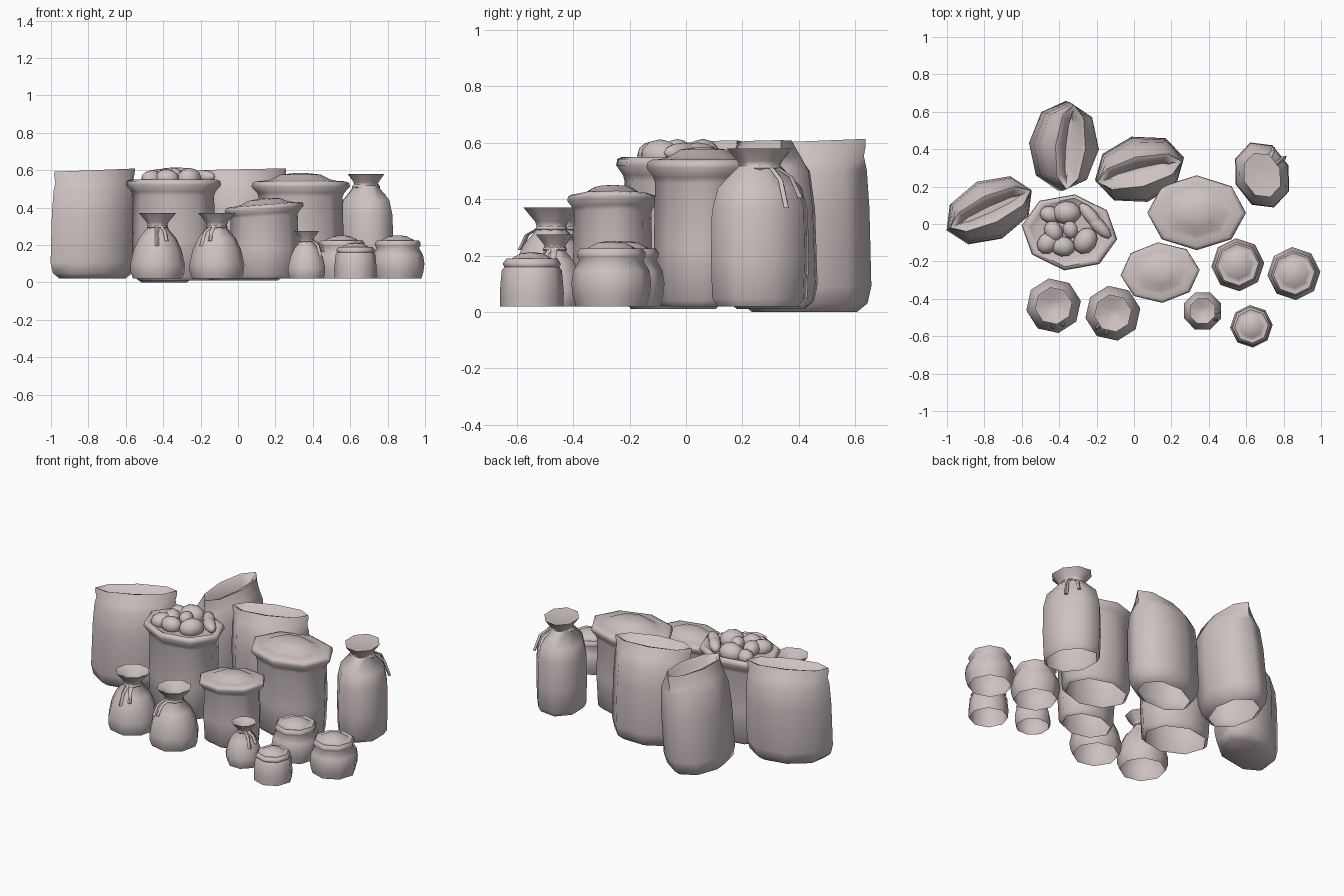
import bpy, bmesh
from math import sin, cos, pi, radians
from mathutils import Vector, Matrix

cube = bpy.data.objects.get("Cube")
if cube:
    bpy.data.objects.remove(cube)

# One plain cloth colour for everything
cloth = bpy.data.materials.new("pale_cloth")
cloth.use_nodes = True
colour = (0.62, 0.54, 0.54, 1)
cloth.diffuse_color = colour
cloth.node_tree.nodes["Principled BSDF"].inputs["Base Color"].default_value = colour


def finish(name, bm, angle=62):
    bmesh.ops.recalc_face_normals(bm, faces=bm.faces)
    mesh = bpy.data.meshes.new(name)
    bm.to_mesh(mesh)
    bm.free()
    mesh.materials.append(cloth)
    obj = bpy.data.objects.new(name, mesh)
    bpy.context.collection.objects.link(obj)
    bpy.ops.object.select_all(action='DESELECT')
    obj.select_set(True)
    bpy.context.view_layer.objects.active = obj
    bpy.ops.object.shade_smooth_by_angle(angle=radians(angle))
    return obj


def sack(name, x, y, rx, ry, height, profile, turn=0, base=0.02,
         lean=(0, 0), slope=(0, 0), closed=False, sides=8):
    """Loft rings of (x scale, y scale, height fraction) from bottom to top."""
    bm = bmesh.new()
    spin = Matrix.Rotation(radians(turn), 3, 'Z')
    rings = []
    for sx, sy, t in profile:
        ring = []
        for i in range(sides):
            a = 2 * pi * i / sides
            p = spin @ Vector((rx * sx * cos(a), ry * sy * sin(a), 0))
            z = base + (height - base) * t + (slope[0] * p.x + slope[1] * p.y) * t
            ring.append(bm.verts.new((x + p.x + lean[0] * t, y + p.y + lean[1] * t, z)))
        rings.append(ring)
    for low, high in zip(rings, rings[1:]):
        for i in range(sides):
            j = (i + 1) % sides
            bm.faces.new((low[i], low[j], high[j], high[i]))
    bm.faces.new(rings[-1])
    if closed:
        bm.faces.new(rings[0][::-1])
    return finish(name, bm)


def round_profile(*pairs):
    return [(r, r, t) for r, t in pairs]


# Tall sacks flattened to a folded slit at the mouth
FOLDED = [(.78, .7, 0), (.94, .92, .05), (1, 1, .15), (.99, 1, .6), (.96, .92, .82),
          (.92, .74, .9), (.95, .56, .96), (.95, .46, 1), (.88, .32, .985), (.7, .1, .87)]
# Open sacks with a turned-out collar and heaped filling
OPEN_BODY = round_profile((.74, 0), (.83, .04), (.87, .4), (.85, .84), (.88, .88),
                          (1, .945), (.98, .985), (.9, 1))
HEAPED = OPEN_BODY + round_profile((.74, 1.005), (.6, 1.02), (.4, 1.07), (.12, 1.085))
FLAT_FILL = OPEN_BODY + round_profile((.82, .98), (.7, .965), (.1, .98))
# Bags gathered at the neck
TIED = round_profile((.9, 0), (.99, .1), (1, .22), (.88, .44), (.68, .62), (.34, .79),
                     (.4, .86), (.68, 1), (.56, .985), (.2, .9))
TALL_TIED = round_profile((.86, 0), (.97, .05), (1, .3), (.98, .6), (.86, .75), (.42, .89),
                          (.46, .92), (.68, 1), (.58, .995), (.1, .985))
# Small squat pouches with a rolled rim
RIM = round_profile((.86, .93), (.78, 1), (.66, .98), (.54, 1.03), (.35, 1.1), (.08, 1.13))
POUCH = round_profile((.89, 0), (.97, .2), (1, .4), (.95, .62), (.8, .8), (.86, .86)) + RIM
STRAIGHT_POUCH = round_profile((.98, 0), (.99, .3), (.93, .75), (.85, .82), (.9, .88)) + RIM

sack("left_folded_sack", -.777, .07, .25, .165, .6, FOLDED, 25, lean=(.01, .01),
     slope=(.04, 0), closed=True)
sack("back_folded_sack", -.395, .42, .24, .175, .605, FOLDED, 85, base=.0, lean=(.055, -.01),
     slope=(0, .04))
sack("middle_folded_sack", .03, .30, .245, .175, .605, FOLDED, 14, base=.01, lean=(0, -.02),
     slope=(.02, 0))

sack("root_sack", -.345, -.045, .258, .205, .55, FLAT_FILL, -8, base=.01)
sack("large_grain_sack", .335, .06, .264, .2, .54, HEAPED)
sack("medium_grain_sack", .14, -.26, .212, .162, .415, HEAPED, 4, slope=(.08, 0))

sack("tall_tied_bag", .685, .262, .15, .185, .58, TALL_TIED, 20)
sack("left_tied_bag", -.43, -.437, .148, .148, .37, TIED, 10)
sack("right_tied_bag", -.113, -.477, .149, .149, .37, TIED, 10)
sack("small_tied_bag", .367, -.465, .107, .107, .275, TIED, 22)

sack("middle_pouch", .555, -.218, .142, .142, .225, POUCH, 4)
sack("right_pouch", .855, -.265, .142, .142, .225, POUCH, 4)
sack("front_pouch", .628, -.547, .115, .115, .19, STRAIGHT_POUCH, 4)

# Roots heaped in the open sack
heap = [(-.36, .06, .555, .07), (-.26, -.09, .555, .068), (-.43, -.04, .56, .055),
        (-.38, -.12, .555, .06), (-.46, -.10, .55, .06), (-.34, -.03, .575, .045),
        (-.45, .05, .55, .05)]
for i, (x, y, z, r) in enumerate(heap):
    bm = bmesh.new()
    bmesh.ops.create_icosphere(bm, subdivisions=2, radius=r, matrix=Matrix.Translation((x, y, z))
                               @ Matrix.Rotation(i, 4, 'Z') @ Matrix.Diagonal((1.1, .9, .85, 1)))
    finish(f"root_{i + 1}", bm)
for i, (x, y, turn) in enumerate([(-.23, .04, -50), (-.19, -.01, -45)]):
    bm = bmesh.new()
    bmesh.ops.create_icosphere(bm, subdivisions=2, radius=.04, matrix=Matrix.Translation((x, y, .565))
                               @ Matrix.Rotation(radians(turn), 4, 'Z') @ Matrix.Diagonal((2.3, .9, .9, 1)))
    finish(f"long_root_{i + 1}", bm)


def tie(name, x, y, z, r, out, drop, reach):
    """Neck band plus two hanging cord ends on the side facing 'out' degrees."""
    bm = bmesh.new()
    band = [[bm.verts.new((x + q * cos(pi * i / 4), y + q * sin(pi * i / 4), z + h))
             for i in range(8)] for q, h in ((r, -.012), (r + .008, 0), (r, .012))]
    for low, high in zip(band, band[1:]):
        for i in range(8):
            j = (i + 1) % 8
            bm.faces.new((low[i], low[j], high[j], high[i]))
    # Cord ends as narrow tapered strips
    for side, length in ((-12, drop), (16, drop * .75)):
        a = radians(out + side)
        d, w = Vector((cos(a), sin(a), 0)), Vector((-sin(a), cos(a), 0)) * .011
        last = None
        for s, f in ((r, 0), (r + reach * .6, .3), (r + reach, 1)):
            c = Vector((x, y, z - length * f)) + d * s
            row = [bm.verts.new(c + o) for o in (w, d * .012, -w, -d * .006)]
            if last:
                for k in range(4):
                    m = (k + 1) % 4
                    bm.faces.new((last[k], last[m], row[m], row[k]))
            last = row
        bm.faces.new(last)
    finish(name, bm)


tie("tall_bag_tie", .685, .262, .51, .068, 50, .14, .085)
tie("left_bag_tie", -.43, -.437, .295, .05, -80, .1, .065)
tie("right_bag_tie", -.113, -.477, .295, .05, -125, .1, .065)
tie("small_bag_tie", .367, -.465, .222, .036, -20, .08, .05)
